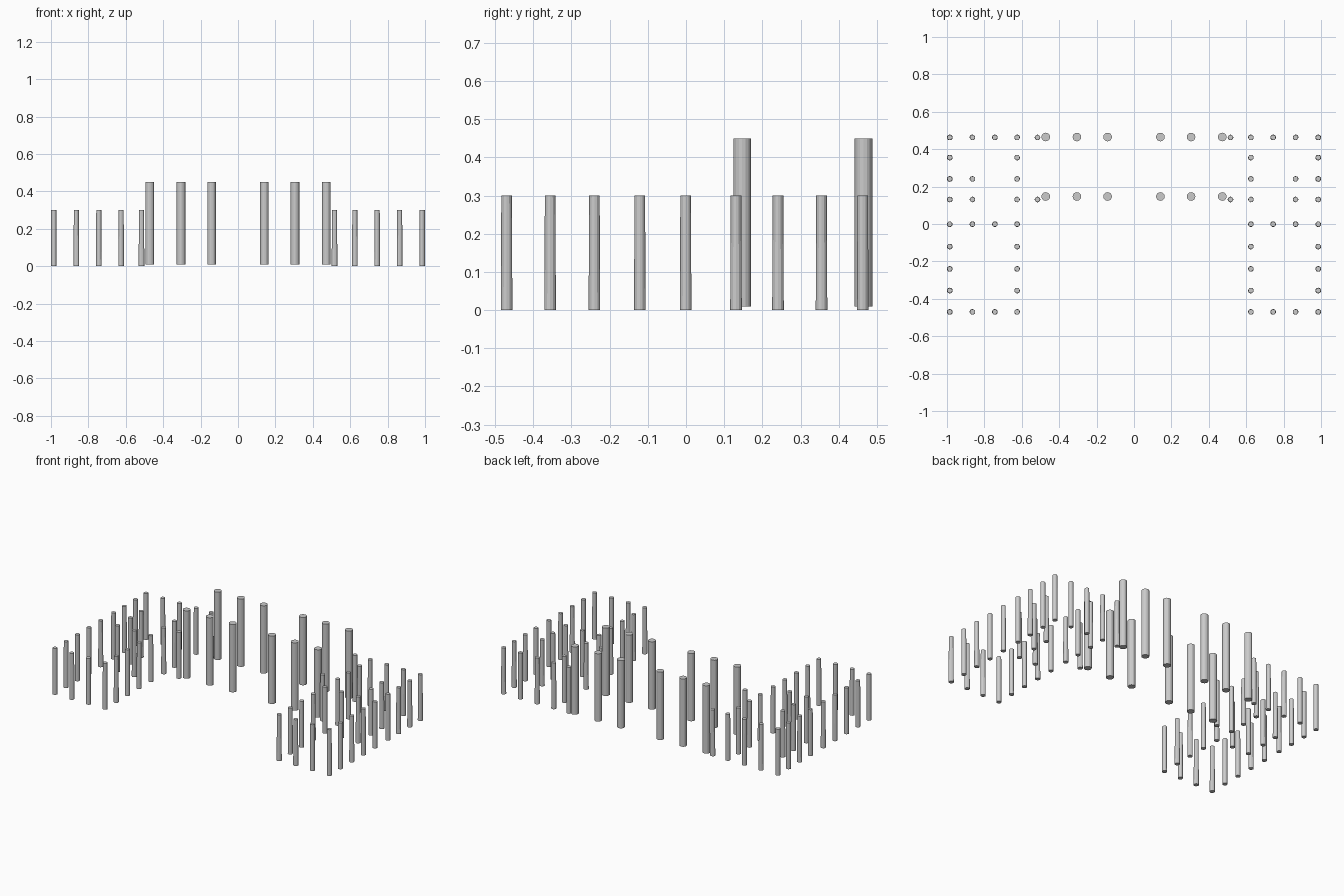
import bpy
import bmesh
from mathutils import Matrix

cube = bpy.data.objects.get("Cube")
if cube:
    bpy.data.objects.remove(cube, do_unlink=True)


def add_posts(name, spots, bottom_r, top_r, z0, z1, sides):
    """One object holding an upright, capped post at every (x, y) spot."""
    bm = bmesh.new()
    for x, y in spots:
        bmesh.ops.create_cone(
            bm, cap_ends=True, segments=sides, radius1=bottom_r, radius2=top_r,
            depth=z1 - z0, matrix=Matrix.Translation((x, y, (z0 + z1) / 2)))
    mesh = bpy.data.meshes.new(name)
    bm.to_mesh(mesh)
    bm.free()
    obj = bpy.data.objects.new(name, mesh)
    bpy.context.collection.objects.link(obj)
    return obj


# Post lines of one wing, from the outer wall to the hall
OUTER, MID_OUT, MID_IN, INNER, HALL = 0.985, 0.864, 0.744, 0.625, 0.516

# Each row of a wing: y position and the lines that carry a post
wing_rows = [
    (0.463, (OUTER, MID_OUT, MID_IN, INNER, HALL)),
    (0.355, (OUTER, INNER)),
    (0.241, (OUTER, MID_OUT, INNER)),
    (0.131, (OUTER, MID_OUT, INNER, HALL)),
    (-0.001, (OUTER, MID_OUT, MID_IN, INNER)),
    (-0.121, (OUTER, INNER)),
    (-0.240, (OUTER, INNER)),
    (-0.356, (OUTER, INNER)),
    (-0.470, (OUTER, MID_OUT, MID_IN, INNER)),
]

# Two rows of thick columns in the central hall
column_x = (0.141, 0.305, 0.472)
column_y = (0.147, 0.465)

for side, sign in (("left", 1), ("right", -1)):
    # Slender, slightly tapered wing posts
    wing = [(sign * x, y) for y, lines in wing_rows for x in lines]
    add_posts(side + "_wing_posts", wing, 0.0152, 0.0138, 0.0, 0.30, 12)
    # Taller straight hall columns
    hall = [(sign * x, y) for y in column_y for x in column_x]
    add_posts(side + "_hall_columns", hall, 0.023, 0.023, 0.01, 0.45, 16)
